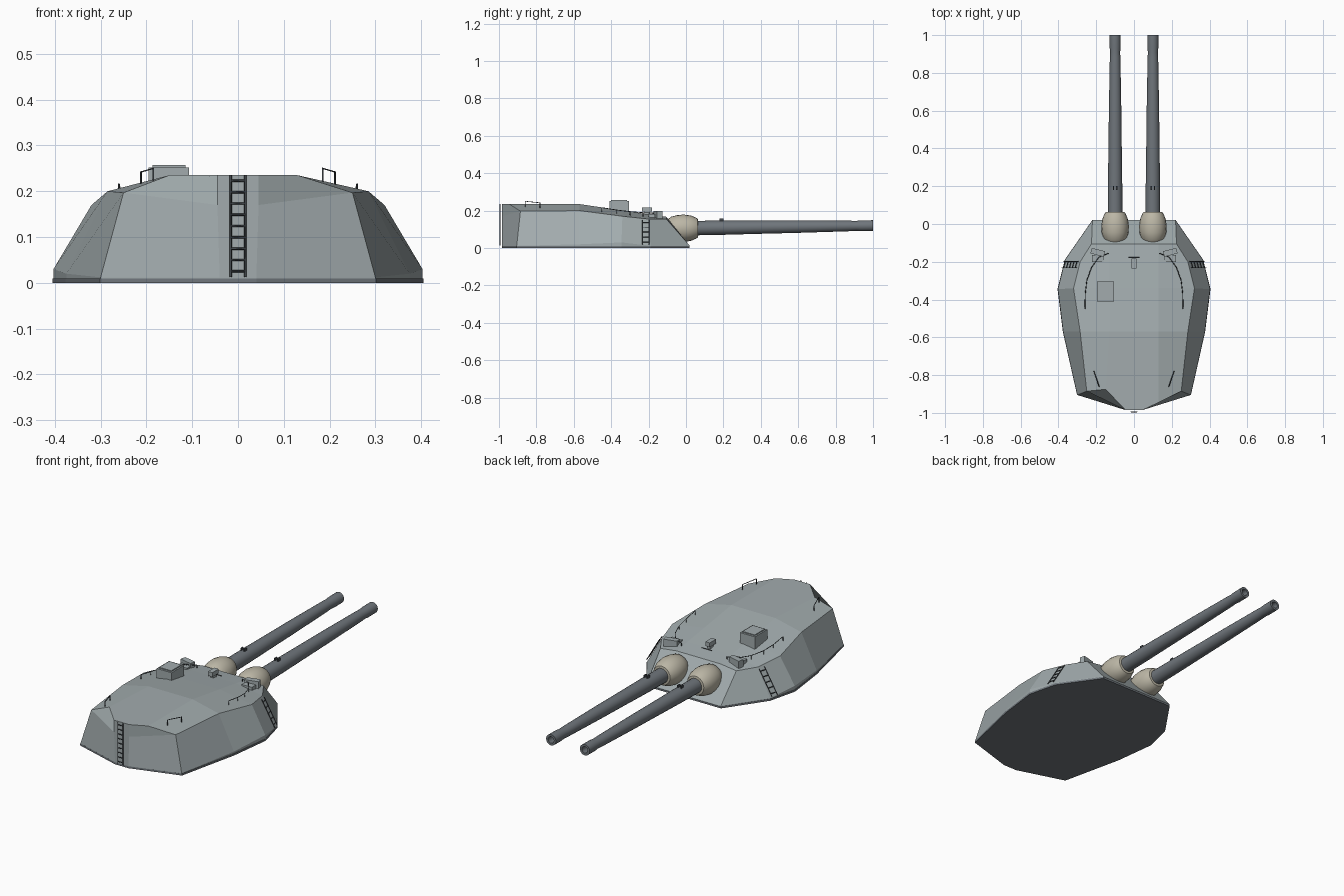
import bpy, bmesh, math
from mathutils import Vector

if "Cube" in bpy.data.objects:
    bpy.data.objects.remove(bpy.data.objects["Cube"])


def material(name, col):
    m = bpy.data.materials.new(name)
    m.diffuse_color = (*col, 1)
    m.use_nodes = True
    m.node_tree.nodes["Principled BSDF"].inputs["Base Color"].default_value = m.diffuse_color
    return m


ARMOUR = material("armour_grey", (0.36, 0.41, 0.42))
STEEL = material("barrel_grey", (0.16, 0.18, 0.20))
CANVAS = material("canvas_beige", (0.50, 0.47, 0.38))
DARK = material("dark_metal", (0.06, 0.07, 0.08))


def finish(name, bm, mat):
    bmesh.ops.recalc_face_normals(bm, faces=bm.faces)
    me = bpy.data.meshes.new(name)
    bm.to_mesh(me)
    bm.free()
    me.materials.append(mat)
    ob = bpy.data.objects.new(name, me)
    bpy.context.collection.objects.link(ob)
    return ob


def box(name, lo, hi, mat=ARMOUR, rot=0):
    lo, hi = Vector(lo), Vector(hi)
    bm = bmesh.new()
    bmesh.ops.create_cube(bm, size=1)
    bmesh.ops.scale(bm, vec=hi - lo, verts=bm.verts)
    ob = finish(name, bm, mat)
    ob.location = (lo + hi) / 2
    ob.rotation_euler.z = rot
    return ob


def lathe(name, profile, segs, mat, loc, tilt):
    """Revolve (radius, y) pairs around the y axis."""
    bm = bmesh.new()
    rings = []
    for r, y in profile:
        rings.append([bm.verts.new((r * math.cos(a), y, r * math.sin(a)))
                      for a in (2 * math.pi * i / segs for i in range(segs))])
    for a, b in zip(rings, rings[1:]):
        for i in range(segs):
            j = (i + 1) % segs
            bm.faces.new((a[i], a[j], b[j], b[i]))
    bm.faces.new(rings[0])
    bm.faces.new(rings[-1])
    ob = finish(name, bm, mat)
    ob.location = loc
    ob.rotation_euler.x = tilt
    bpy.context.view_layer.objects.active = ob
    ob.select_set(True)
    bpy.ops.object.shade_smooth_by_angle(angle=math.radians(35))
    ob.select_set(False)
    return ob


def tubes(name, paths, r=0.0025):
    cu = bpy.data.curves.new(name, 'CURVE')
    cu.dimensions = '3D'
    cu.bevel_depth = r
    cu.bevel_resolution = 0
    cu.use_fill_caps = True
    for pts in paths:
        s = cu.splines.new('POLY')
        s.points.add(len(pts) - 1)
        for p, co in zip(s.points, pts):
            p.co = (*co, 1)
    cu.materials.append(DARK)
    ob = bpy.data.objects.new(name, cu)
    bpy.context.collection.objects.link(ob)


def ladder(name, bottom, top, width, n):
    b, t, w = Vector(bottom), Vector(top), Vector(width)
    paths = [(b - w / 2, t - w / 2), (b + w / 2, t + w / 2)]
    for i in range(n):
        c = b.lerp(t, (i + 0.5) / n)
        paths.append((c - w / 2, c + w / 2))
    tubes(name, paths)


# Hull stations front to back: base point, roof edge point, inner roof point
stations = [
    ((0.22, 0.02, 0.012), (0.225, -0.105, 0.155), (0.13, -0.105, 0.167)),
    ((0.365, -0.19, 0.012), (0.285, -0.20, 0.155), (0.13, -0.20, 0.180)),
    ((0.403, -0.345, 0.03), (0.32, -0.34, 0.170), (0.13, -0.34, 0.201)),
    ((0.375, -0.57, 0.02), (0.285, -0.57, 0.200), (0.13, -0.57, 0.235)),
    ((0.30, -0.905, 0.012), (0.25, -0.885, 0.197), (0.13, -0.945, 0.235)),
    ((0.04, -0.985, 0.012), (0.045, -0.985, 0.17), (0.045, -0.985, 0.235)),
]
bm = bmesh.new()
sides = []
for sx in (1, -1):
    rows = []
    for k, (b, e, i) in enumerate(stations):
        if sx < 0 and k == 4:
            i = (0.15, -0.875, 0.235)      # sunken facet at the left rear
        pts = [(b[0], b[1], 0.01), b, e, i]
        rows.append([bm.verts.new((sx * p[0], p[1], p[2])) for p in pts])
    for a, c in zip(rows, rows[1:]):
        for j in range(3):
            bm.faces.new((a[j], c[j], c[j + 1], a[j + 1]))
    sides.append(rows)
R, L = sides
for k in range(5):
    bm.faces.new((R[k][3], R[k + 1][3], L[k + 1][3], L[k][3]))
for k in (0, 5):
    bm.faces.new(R[k] + L[k][::-1])
bm.faces.new([r[0] for r in R] + [r[0] for r in L[::-1]])
finish("turret_hull", bm, ARMOUR)

# Base plate
bm = bmesh.new()
outline = [s[0] for s in stations]
outline = outline + [(-x, y, z) for x, y, z in outline[::-1]]
f = bm.faces.new([bm.verts.new((x * 1.005, y, 0)) for x, y, z in outline])
ext = bmesh.ops.extrude_face_region(bm, geom=[f])
bmesh.ops.translate(bm, vec=(0, 0, 0.01),
                    verts=[v for v in ext["geom"] if isinstance(v, bmesh.types.BMVert)])
finish("base_plate", bm, STEEL)

# Guns with canvas collars, mirrored
TILT = 0.0137
barrel = [(0.039, 0.0), (0.038, 0.2), (0.035, 0.42), (0.033, 0.60), (0.028, 0.88),
          (0.0265, 0.91), (0.029, 0.935), (0.029, 1.0), (0.017, 1.0), (0.017, 0.95)]
collar = [(0.045, -0.10), (0.062, -0.08), (0.071, -0.045), (0.073, -0.01),
          (0.068, 0.025), (0.058, 0.05), (0.05, 0.063), (0.038, 0.065)]
for sx, side in ((1, "right"), (-1, "left")):
    loc = (sx * 0.1, 0, 0.106)
    lathe("gun_barrel_" + side, barrel, 20, STEEL, loc, TILT)
    lathe("gun_collar_" + side, collar, 20, CANVAS, loc, TILT)
    for d in (-0.009, 0.009):
        box("barrel_lug_" + side, (sx * 0.1 + d - 0.003, 0.18, 0.14),
            (sx * 0.1 + d + 0.003, 0.20, 0.158), DARK)

    # Sight boxes on the front roof corners
    cx = sx * 0.192
    box("sight_box_" + side, (cx - 0.036, -0.165, 0.158), (cx + 0.036, -0.135, 0.197), ARMOUR, sx * 0.25)
    box("sight_step_" + side, (cx - 0.03, -0.2, 0.16), (cx + 0.03, -0.165, 0.182))

    # Roof rails
    path = [(0.135, -0.155, 0.187), (0.185, -0.175, 0.187), (0.225, -0.23, 0.189),
            (0.25, -0.30, 0.195), (0.258, -0.37, 0.203), (0.26, -0.45, 0.216)]
    rail = [(sx * x, y, z) for x, y, z in path]
    posts = [(p, (p[0], p[1], p[2] - 0.026)) for p in rail]
    tubes("roof_rail_" + side, [rail] + posts, 0.002)
    tubes("rear_handrail_" + side, [[(sx * x, y, z) for x, y, z in (
        (0.212, -0.78, 0.208), (0.212, -0.78, 0.242),
        (0.185, -0.86, 0.25), (0.185, -0.86, 0.212))]])

    # Side ladders
    ladder("side_ladder_" + side, (sx * 0.376, -0.215, 0.02), (sx * 0.299, -0.215, 0.150),
           (sx * 0.009, -0.033, 0), 5)

# Rear ladder
ladder("rear_ladder", (0, -0.995, 0.013), (0, -0.995, 0.235), (0.032, 0, 0), 9)

# Roof fittings
box("hatch_box", (-0.195, -0.41, 0.18), (-0.107, -0.305, 0.252))
box("hatch_lid", (-0.187, -0.40, 0.252), (-0.115, -0.315, 0.257))
box("periscope_base", (-0.008, -0.222, 0.17), (0.008, -0.193, 0.20))
box("periscope_box", (-0.013, -0.235, 0.195), (0.013, -0.182, 0.218))
tubes("roof_seam_bar", [[(-0.03, -0.178, 0.183), (0.03, -0.178, 0.183)]], 0.002)
